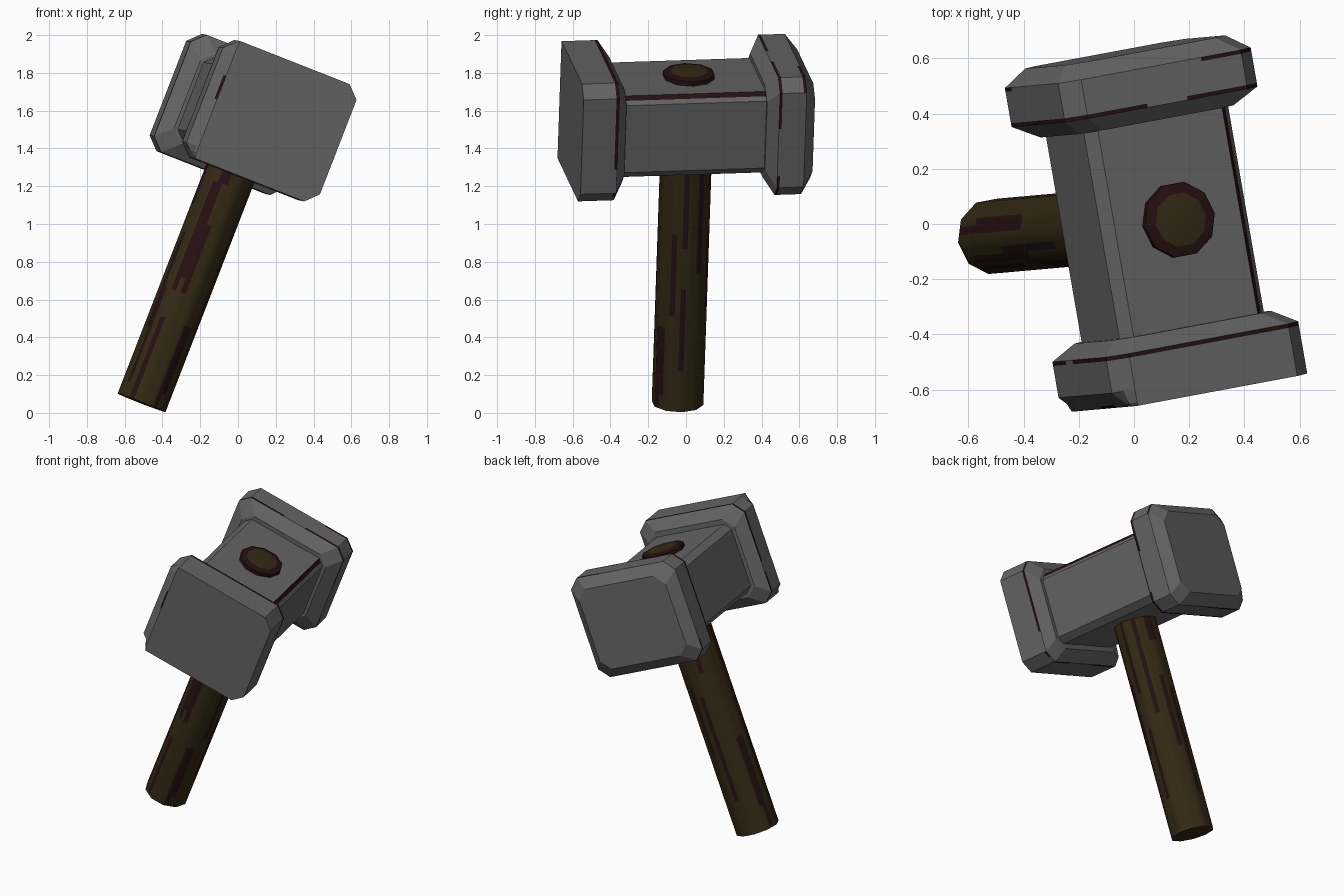
import bpy, bmesh, math, random
from mathutils import Vector, Matrix

if "Cube" in bpy.data.objects:
    bpy.data.objects.remove(bpy.data.objects["Cube"])

random.seed(4)

# Tilted frame of the hammer: W = head width, L = head length, H = along the handle
H = Vector((0.36, 0.032, 0.93)).normalized()
L = Vector((-0.171, 0.985, 0.032))
L = (L - H * L.dot(H)).normalized()
W = L.cross(H)
frame = Matrix((W, L, H)).transposed().to_4x4()
frame.translation = W * -0.495 + L * 0.045


def material(name, rgb):
    m = bpy.data.materials.new(name)
    m.diffuse_color = (*rgb, 1)
    m.use_nodes = True
    m.node_tree.nodes["Principled BSDF"].inputs["Base Color"].default_value = m.diffuse_color
    return m


metal = material("grey metal", (0.13, 0.13, 0.13))
wood = material("brown wood", (0.034, 0.022, 0.007))
stain = material("dark red stain", (0.019, 0.005, 0.006))


def loft(name, rings, mats, rule, smooth=False):
    """Skin a list of point rings; rule(row, column) gives the material index."""
    bm = bmesh.new()
    rows = [[bm.verts.new(p) for p in ring] for ring in rings]
    n = len(rows[0])
    for r in range(len(rows) - 1):
        for c in range(n):
            d = (c + 1) % n
            f = bm.faces.new((rows[r][c], rows[r][d], rows[r + 1][d], rows[r + 1][c]))
            f.material_index = rule(r, c)
    bm.faces.new(rows[0])
    bm.faces.new(rows[-1])
    bmesh.ops.remove_doubles(bm, verts=bm.verts, dist=0.0005)
    bmesh.ops.recalc_face_normals(bm, faces=bm.faces)
    me = bpy.data.meshes.new(name)
    bm.to_mesh(me)
    bm.free()
    for m in mats:
        me.materials.append(m)
    ob = bpy.data.objects.new(name, me)
    ob.matrix_world = frame
    bpy.context.collection.objects.link(ob)
    if smooth:
        bpy.context.view_layer.objects.active = ob
        ob.select_set(True)
        bpy.ops.object.shade_smooth_by_angle(angle=math.radians(40))
        ob.select_set(False)
    return ob


def divide(corners, steps):
    """Split each side of a closed outline; steps(i) parts for side i."""
    out = []
    for i, a in enumerate(corners):
        a, b = Vector(a), Vector(corners[(i + 1) % len(corners)])
        k = steps(i)
        out += [a.lerp(b, j / k) for j in range(k)]
    return out


def octagon(hw, hh, c):
    """Chamfered rectangle, starting on the +W side."""
    pts = [(hw, -hh + c), (hw, hh - c), (hw - c, hh), (-hw + c, hh),
           (-hw, hh - c), (-hw, -hh + c), (-hw + c, -hh), (hw - c, -hh)]
    return divide(pts, lambda i: 8 if i % 2 == 0 else 2)


def runs(n, chance):
    """Random on/off pattern made of connected runs."""
    out, on = [], random.random() < chance
    for _ in range(n):
        if random.random() < 0.35:
            on = random.random() < chance
        out.append(on)
    return out


MID = 1.485  # height of the head centre along the handle


def section(y, hw, hh, c, left=None):
    pts = octagon(hw, hh, c)
    if left is not None:
        pts = [Vector((max(p.x, left), p.y)) for p in pts]
    return [(p.x, y, MID + p.y) for p in pts]


# Middle block of the head, with a worn line on the upper right chamfer
ys = [-0.45 + 0.9 * i / 12 for i in range(13)]
worn = runs(12, 0.8)
loft("head_block", [section(y, 0.285, 0.23, 0.04) for y in ys], [metal, stain],
     lambda r, c: int(c == 9 and worn[r]))

# Striking plates: rows of (distance, inset, left clamp)
HW, HH, CH = 0.38, 0.333, 0.065


def plate(name, sign, rows, bands):
    rings = [section(sign * y, HW - i, HH - i, CH, left) for y, i, left in rows]
    pattern = {b: runs(len(rings[0]), p) for b, p in bands.items()}
    loft(name, rings, [metal, stain], lambda r, c: int(r in pattern and pattern[r][c]))


plate("front_striking_plate", -1,
      [(0.632, 0, -HW + 0.06), (0.62, 0, -HW + 0.048), (0.572, 0, None),
       (0.455, 0, None), (0.44, 0, None), (0.387, 0.07, None)],
      {0: 0.25, 3: 0.6})
plate("back_striking_plate", 1,
      [(0.625, 0.065, None), (0.567, 0, None), (0.553, 0, None),
       (0.438, 0, None), (0.424, 0, None), (0.37, 0.075, None)],
      {1: 0.5, 3: 0.55})

# Ten-sided handle with dark streaks along the grain and a stained top rim
R, BOTTOM, TOP = 0.138, -0.136, 1.74
deca = divide([(R * math.cos(math.tau * i / 10), R * math.sin(math.tau * i / 10))
               for i in range(10)], lambda i: 3)
rows = [(BOTTOM + (1.715 - BOTTOM) * i / 24, 1.0) for i in range(25)]
rows += [(TOP, 1.0), (TOP + 0.01, 0.72)]
streaks = [[False] * 24 for _ in deca]
for _ in range(30):
    col, start = random.randrange(30), random.randrange(-2, 22)
    for r in range(max(start, 0), min(start + random.randint(4, 9), 24)):
        streaks[col][r] = True
loft("handle", [[(p.x * s, p.y * s, h) for p in deca] for h, s in rows], [wood, stain],
     lambda r, c: int(r >= 24 or streaks[c][r]), smooth=True)
